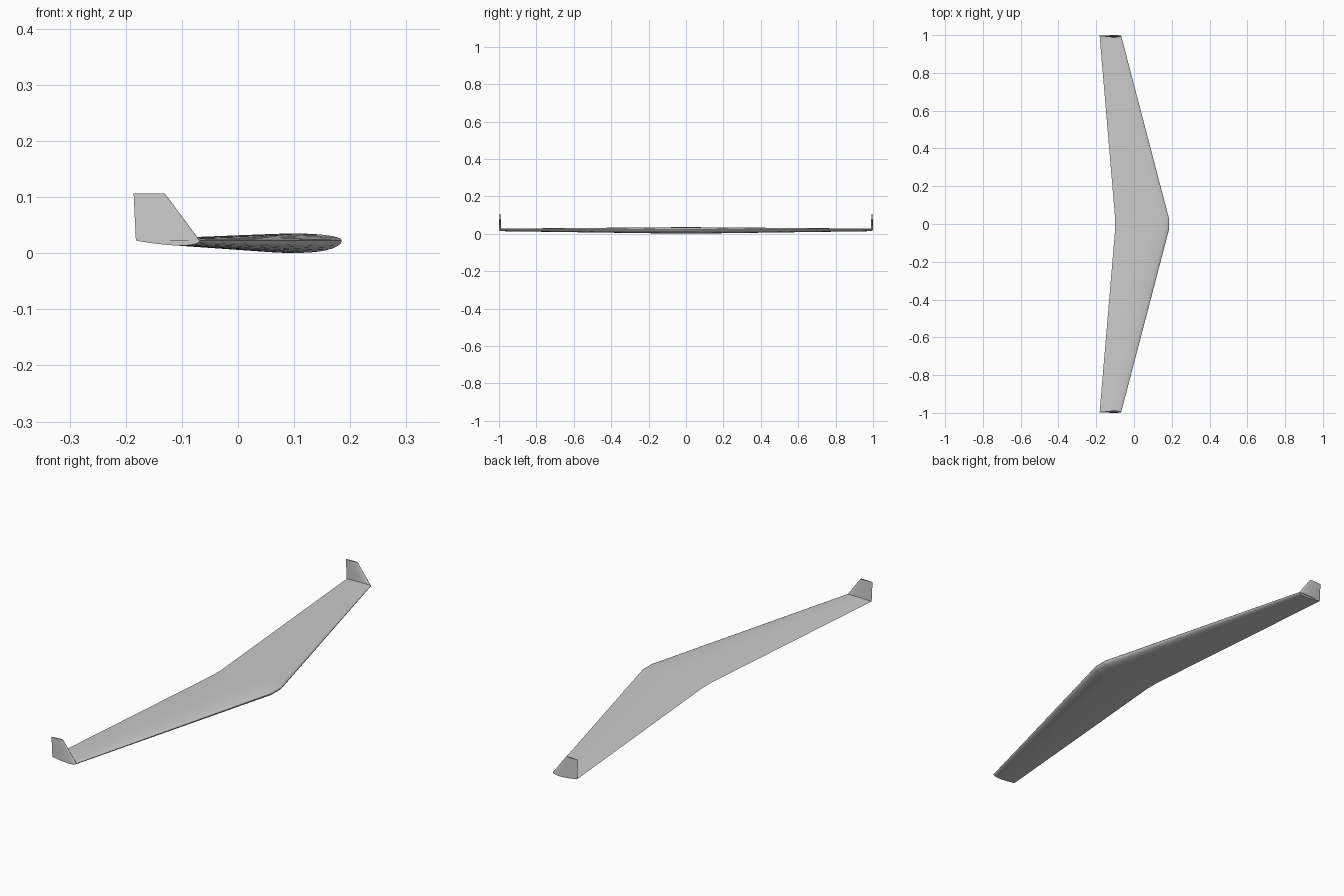
import bpy, bmesh, math
from mathutils import Vector

cube = bpy.data.objects.get("Cube")
if cube:
    bpy.data.objects.remove(cube, do_unlink=True)

grey = bpy.data.materials.new("light grey")
grey.use_nodes = True
colour = (0.6, 0.6, 0.6, 1)
grey.diffuse_color = colour
grey.node_tree.nodes["Principled BSDF"].inputs["Base Color"].default_value = colour

STEPS = 20
CHORD_Z = 0.0225


def half_thickness(t):
    """Symmetric airfoil shape, scaled so its highest point is 1."""
    return 10 * (0.2969 * math.sqrt(t) - 0.126 * t - 0.3516 * t**2
                 + 0.2843 * t**3 - 0.1036 * t**4)


def section(lead, trail, upper, lower):
    """Closed airfoil loop as (x, offset) pairs; thickness is a share of chord."""
    ts = [(1 - math.cos(math.pi * i / STEPS)) / 2 for i in range(STEPS + 1)]
    chord = lead - trail
    top = [(lead - chord * t, chord * upper * half_thickness(t)) for t in reversed(ts)]
    low = [(lead - chord * t, -chord * lower * half_thickness(t)) for t in ts[1:-1]]
    return top + low


def loft(name, loops):
    bm = bmesh.new()
    rings = [[bm.verts.new(p) for p in loop] for loop in loops]
    n = len(rings[0])
    for a, b in zip(rings, rings[1:]):
        for i in range(n):
            j = (i + 1) % n
            bm.faces.new((a[i], a[j], b[j], b[i]))
    bm.faces.new(rings[0])
    bm.faces.new(list(reversed(rings[-1])))
    bmesh.ops.recalc_face_normals(bm, faces=bm.faces)
    mesh = bpy.data.meshes.new(name)
    bm.to_mesh(mesh)
    bm.free()
    mesh.materials.append(grey)
    obj = bpy.data.objects.new(name, mesh)
    bpy.context.collection.objects.link(obj)
    bpy.ops.object.select_all(action="DESELECT")
    obj.select_set(True)
    bpy.context.view_layer.objects.active = obj
    bpy.ops.object.shade_smooth_by_angle(angle=math.radians(35))
    return obj


def wing_loop(y, lead, trail):
    return [Vector((x, y, CHORD_Z + h)) for x, h in section(lead, trail, 0.044, 0.078)]


def fin_loop(side, z, lead, trail):
    # Flat outer face flush with the wing tip, curved inner face
    return [Vector((x, side * (0.995 - h), z)) for x, h in section(lead, trail, 0.06, 0.045)]


# Swept wing: straight centre section and two tapered panels
root = (0.185, -0.1)
tip = (-0.068, -0.182)
loft("centre_section", [wing_loop(y, *root) for y in (-0.03, 0.03)])
for side, label in ((1, "left"), (-1, "right")):
    loft(label + "_wing_panel", [wing_loop(side * 0.03, *root), wing_loop(side * 0.997, *tip)])
    # Upright winglet rising from the tip chord line
    loft(label + "_winglet", [fin_loop(side, CHORD_Z, *tip),
                              fin_loop(side, 0.106, -0.13, -0.186)])
